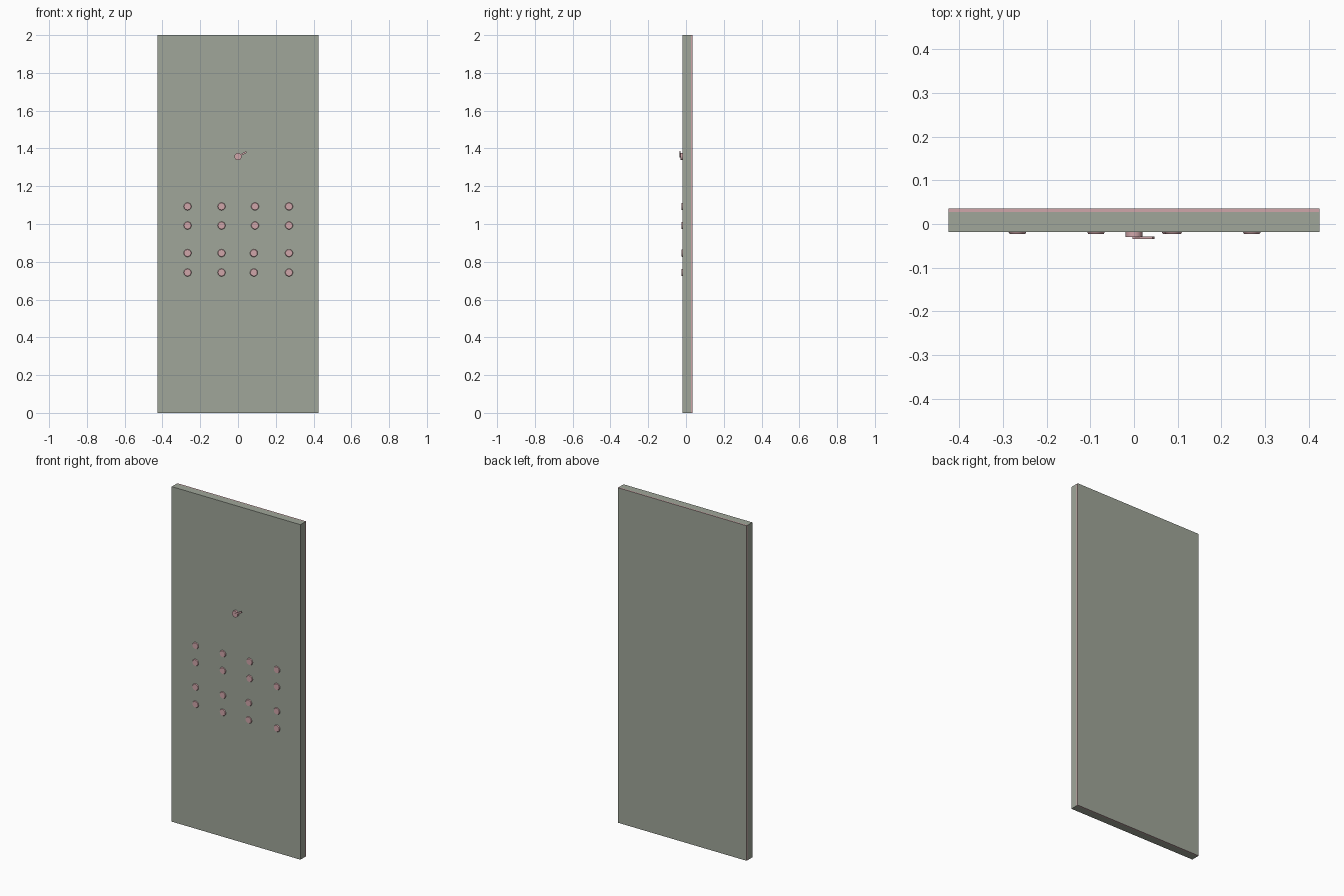
import bpy, bmesh, math
from mathutils import Matrix, Vector

if "Cube" in bpy.data.objects:
    bpy.data.objects.remove(bpy.data.objects["Cube"])


def material(name, rgb):
    m = bpy.data.materials.new(name)
    m.diffuse_color = (*rgb, 1)
    m.use_nodes = True
    m.node_tree.nodes["Principled BSDF"].inputs["Base Color"].default_value = m.diffuse_color
    return m


GREEN = material("grey green", (0.35, 0.38, 0.32))
PINK = material("dusty pink", (0.63, 0.38, 0.40))


def add_object(name, bm, mats):
    bmesh.ops.recalc_face_normals(bm, faces=bm.faces)
    me = bpy.data.meshes.new(name)
    bm.to_mesh(me)
    bm.free()
    for m in mats:
        me.materials.append(m)
    ob = bpy.data.objects.new(name, me)
    bpy.context.collection.objects.link(ob)
    return ob


def box(name, lo, hi, mats):
    lo, hi = Vector(lo), Vector(hi)
    bm = bmesh.new()
    bmesh.ops.create_cube(bm, size=1, matrix=Matrix.Translation((lo + hi) / 2)
                          @ Matrix.Diagonal((*(hi - lo), 1)))
    return add_object(name, bm, mats)


def disc(name, x, z, y_back, y_front, r_back, r_front):
    # round stud whose axis points to the front
    bm = bmesh.new()
    bmesh.ops.create_cone(bm, cap_ends=True, segments=24, radius1=r_back, radius2=r_front,
                          depth=y_back - y_front,
                          matrix=Matrix.Translation((x, (y_back + y_front) / 2, z))
                          @ Matrix.Rotation(math.pi / 2, 4, 'X'))
    for f in bm.faces:
        f.smooth = len(f.verts) == 4
    for e in bm.edges:
        e.smooth = all(f.smooth for f in e.link_faces)
    return add_object(name, bm, [PINK])


# main panel and the thin back plate: pink rim, green rear face
box("door_panel", (-0.425, -0.018, 0), (0.425, 0.027, 2), [GREEN])
plate = box("back_plate", (-0.425, 0.027, 0), (0.425, 0.035, 2), [PINK, GREEN])
for p in plate.data.polygons:
    p.material_index = 1 if p.normal.y > 0.5 else 0

# four rows of round studs
for r, z in enumerate((1.093, 0.992, 0.846, 0.743)):
    for c, x in enumerate((-0.267, -0.087, 0.09 if r < 2 else 0.084, 0.27)):
        disc(f"stud_{r}_{c}", x, z, -0.017, -0.0225, 0.021, 0.018)

# latch: round hub with a slanted lever
disc("latch_hub", 0, 1.357, -0.017, -0.030, 0.019, 0.019)
bm = bmesh.new()
bmesh.ops.create_cube(bm, size=1, matrix=Matrix.Translation((0.022, -0.0315, 1.369))
                      @ Matrix.Rotation(-math.radians(29), 4, 'Y')
                      @ Matrix.Diagonal((0.052, 0.005, 0.009, 1)))
add_object("latch_lever", bm, [PINK])
